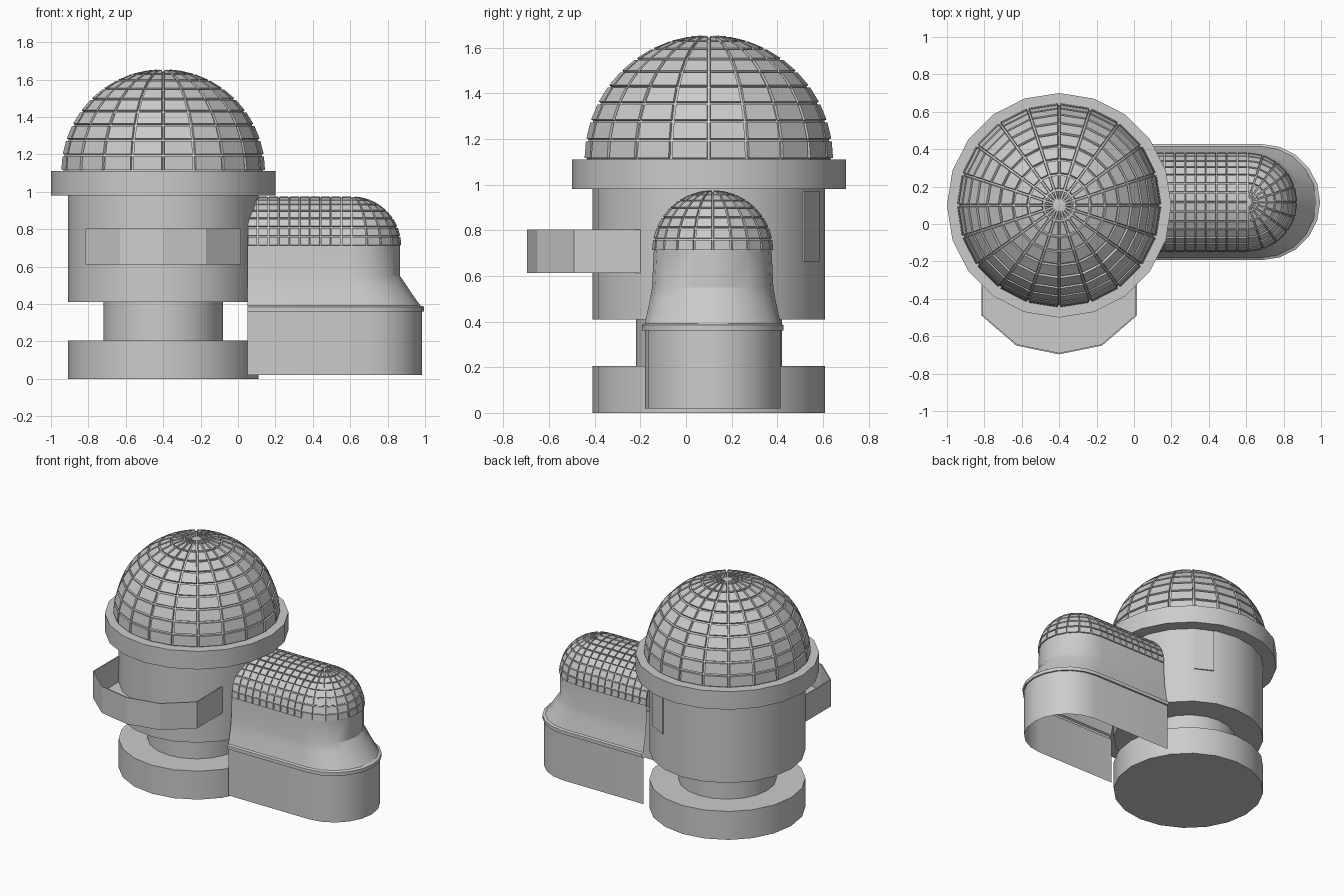
import bpy, bmesh
from math import sin, cos, pi, radians

if "Cube" in bpy.data.objects:
    bpy.data.objects.remove(bpy.data.objects["Cube"])

CX, CY = -0.4, 0.1      # tower axis
AY = 0.117              # annex centre line
SIDES = 20


def finish(name, bm, smooth=True):
    bmesh.ops.recalc_face_normals(bm, faces=bm.faces)
    me = bpy.data.meshes.new(name)
    bm.to_mesh(me)
    bm.free()
    ob = bpy.data.objects.new(name, me)
    bpy.context.collection.objects.link(ob)
    if smooth:
        bpy.ops.object.select_all(action='DESELECT')
        ob.select_set(True)
        bpy.context.view_layer.objects.active = ob
        bpy.ops.object.shade_smooth_by_angle(angle=radians(30))
    return ob


def loft(bm, rows, closed):
    """Join rows of points with quads, return the vertex rows."""
    vr = [[bm.verts.new(p) for p in r] for r in rows]
    for a, b in zip(vr, vr[1:]):
        n = len(a)
        for i in range(n if closed else n - 1):
            j = (i + 1) % n
            bm.faces.new((a[i], a[j], b[j], b[i]))
    return vr


def circle(r, z):
    return [(CX + r * cos(2 * pi * i / SIDES), CY + r * sin(2 * pi * i / SIDES), z)
            for i in range(SIDES)]


def drum(name, r, z0, z1):
    bm = bmesh.new()
    lo, hi = loft(bm, [circle(r, z0), circle(r, z1)], True)
    bm.faces.new(lo)
    bm.faces.new(hi)
    return finish(name, bm)


def raise_panels(bm, gap, height):
    """Turn every face into a raised panel with grooves between."""
    bmesh.ops.remove_doubles(bm, verts=bm.verts, dist=0.0005)
    bmesh.ops.recalc_face_normals(bm, faces=bm.faces)
    if sum(f.normal.z for f in bm.faces) < 0:
        bmesh.ops.reverse_faces(bm, faces=bm.faces)
    faces = list(bm.faces)
    bmesh.ops.inset_individual(bm, faces=faces, thickness=gap, use_even_offset=True)
    bmesh.ops.inset_individual(bm, faces=faces, thickness=gap * 0.3, depth=height,
                               use_even_offset=True)


def u_path(x0, xend, half, z, cols=1, arc=10):
    """U-shaped outline: straight side, round end, straight side."""
    cx = xend - half
    side = [x0 + (cx - x0) * i / cols for i in range(cols)]
    pts = [(x, AY - half, z) for x in side]
    pts += [(cx + half * cos(a), AY + half * sin(a), z)
            for a in (-pi / 2 + pi * i / arc for i in range(arc + 1))]
    return pts + [(x, AY + half, z) for x in reversed(side)]


# tower drums
drum("base", 0.51, 0.0, 0.205)
drum("neck", 0.32, 0.205, 0.41)
drum("tower_body", 0.51, 0.41, 0.98)
drum("collar", 0.6, 0.98, 1.11)

# panelled main dome
bm = bmesh.new()
R = 0.534
loft(bm, [circle(R * cos(k * pi / 20), 1.11 + R * sin(k * pi / 20)) for k in range(11)], True)
raise_panels(bm, 0.005, 0.012)
finish("main_dome", bm, False)

# annex walls: (z, end x, half width)
profile = [(0.02, 0.985, 0.297), (0.36, 0.985, 0.297), (0.36, 0.995, 0.31),
           (0.385, 0.995, 0.31), (0.392, 0.975, 0.298), (0.44, 0.94, 0.287),
           (0.50, 0.90, 0.274), (0.55, 0.866, 0.266), (0.71, 0.866, 0.258)]
bm = bmesh.new()
loft(bm, [u_path(0.05, x, h, z) for z, x, h in profile], False)
finish("annex_walls", bm)

# annex panelled roof: half barrel ending in a quarter dome
bm = bmesh.new()
r = 0.258
rows = []
for k in range(9):
    a = k * pi / 16
    h = r * cos(a)
    rows.append(u_path(0.05, 0.608 + h, h, 0.71 + r * sin(a), cols=10))
loft(bm, rows, False)
raise_panels(bm, 0.003, 0.008)
finish("annex_roof", bm, False)

# balcony: thin parapet and floor
half = [(0.415, -0.2), (0.415, -0.49), (0.23, -0.65)]
plan = [(CX - x, y) for x, y in half] + [(CX, -0.697)] + [(CX + x, y) for x, y in half[::-1]]
bm = bmesh.new()
lo, hi = loft(bm, [[(x, y, z) for x, y in plan] for z in (0.612, 0.803)], False)
bm.faces.new(lo)
ob = finish("balcony", bm, False)
mod = ob.modifiers.new("thickness", 'SOLIDIFY')
mod.thickness = 0.008
mod.offset = -1

# back door panel, just proud of the wall
bm = bmesh.new()
bmesh.ops.create_cube(bm, size=1)
door = finish("door_panel", bm, False)
a = radians(62)
door.scale = (0.03, 0.14, 0.31)
door.rotation_euler = (0, 0, a)
door.location = (CX + 0.497 * cos(a), CY + 0.497 * sin(a), 0.818)
